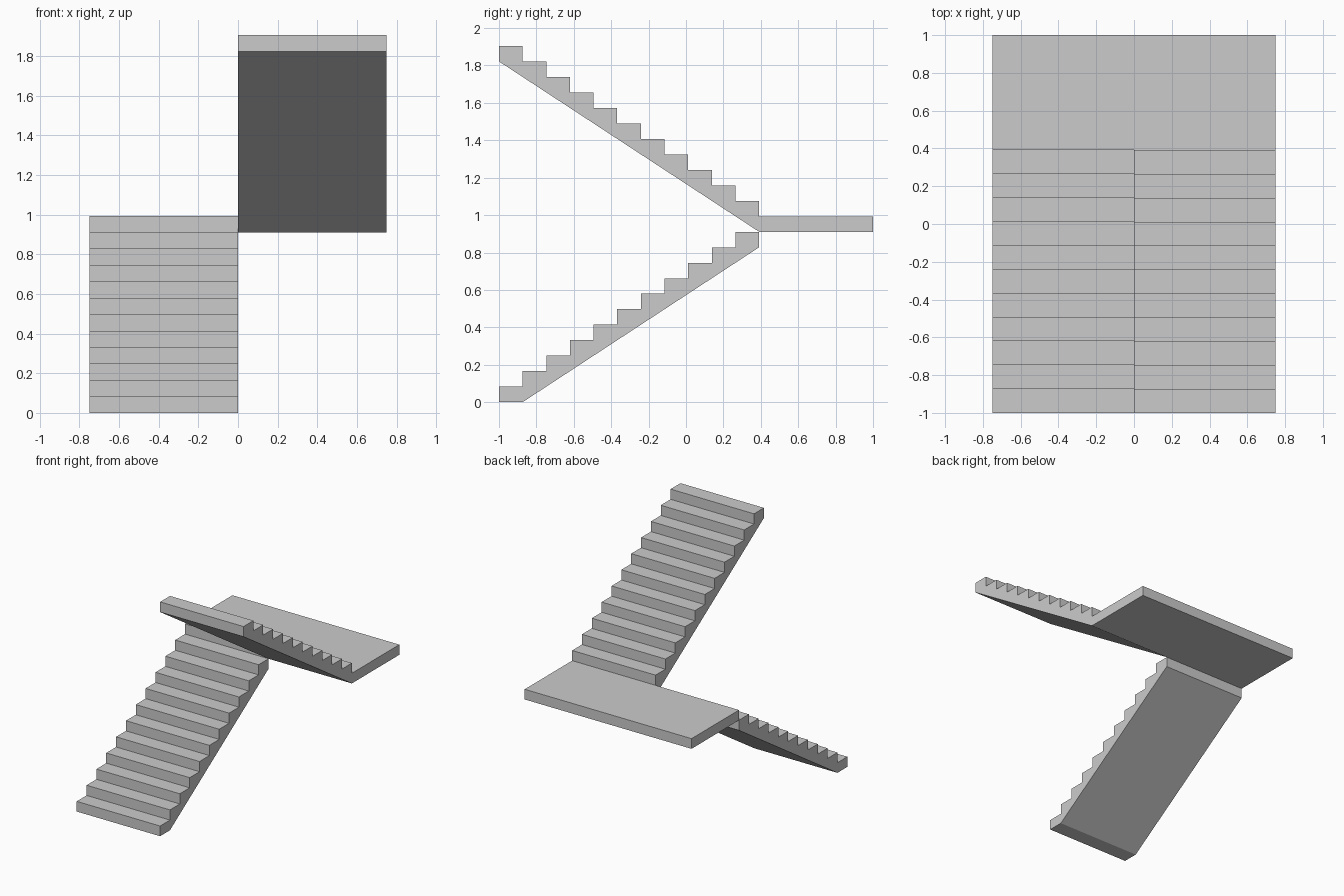
import bpy, bmesh

if "Cube" in bpy.data.objects:
    bpy.data.objects.remove(bpy.data.objects["Cube"])

STEPS, RISE, HALF_W = 11, 0.0828, 0.75
Y0, Y1 = -1.0, 0.391
TREAD = (Y1 - Y0) / STEPS


def extrude_profile(name, profile, x0, x1):
    """Extrude a (y, z) outline from x0 to x1."""
    bm = bmesh.new()
    face = bm.faces.new([bm.verts.new((x0, y, z)) for y, z in profile])
    ext = bmesh.ops.extrude_face_region(bm, geom=[face])
    verts = [v for v in ext["geom"] if isinstance(v, bmesh.types.BMVert)]
    bmesh.ops.translate(bm, verts=verts, vec=(x1 - x0, 0, 0))
    bmesh.ops.recalc_face_normals(bm, faces=bm.faces[:])
    mesh = bpy.data.meshes.new(name)
    bm.to_mesh(mesh)
    bm.free()
    obj = bpy.data.objects.new(name, mesh)
    bpy.context.collection.objects.link(obj)


def steps(y, z, direction):
    """Sawtooth outline climbing from (y, z)."""
    pts = [(y, z)]
    for i in range(STEPS):
        top = z + (i + 1) * RISE
        pts += [(y + direction * i * TREAD, top),
                (y + direction * (i + 1) * TREAD, top)]
    return pts


landing_z = STEPS * RISE
landing_top = landing_z + RISE

# Lower flight: climbs to the back, flat foot under the first step
lower = steps(Y0, 0, 1) + [(Y1, landing_z - RISE), (Y0 + TREAD, 0)]
extrude_profile("lower_flight", lower, -HALF_W, 0)

# Landing slab across both flights
extrude_profile("landing", [(Y1, landing_z), (1, landing_z),
                            (1, landing_top), (Y1, landing_top)], -HALF_W, HALF_W)

# Upper flight: climbs back to the front, sloped underside
upper = steps(Y1, landing_top, -1) + [(Y0, landing_z + STEPS * RISE), (Y1, landing_z)]
extrude_profile("upper_flight", upper, 0, HALF_W)
